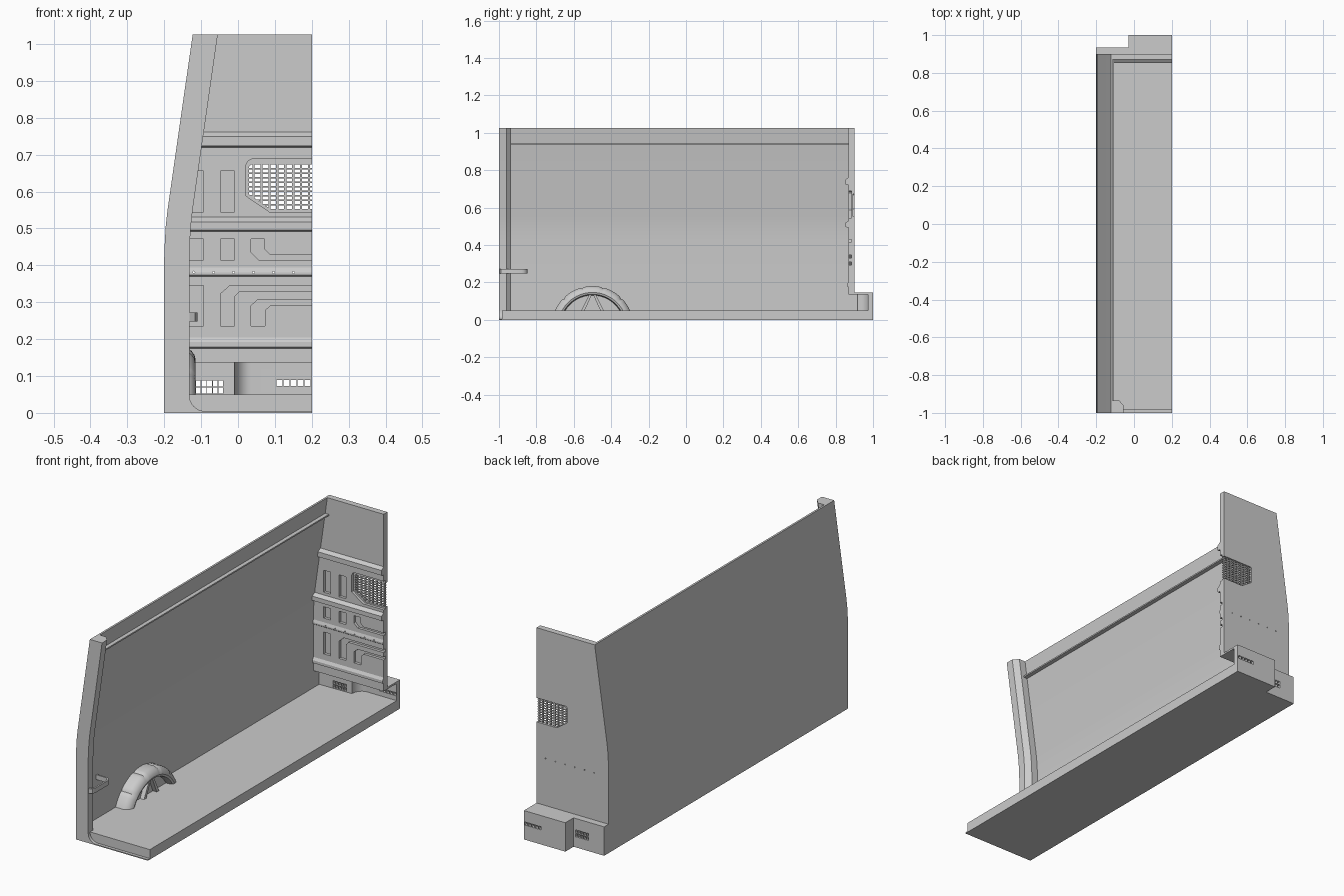
import bpy, bmesh, math
from mathutils import Vector

if "Cube" in bpy.data.objects:
    bpy.data.objects.remove(bpy.data.objects["Cube"])

# Side profile of the body (x, z): straight below, leaning inward above
PROFILE = [(-0.2, 0), (-0.2, 0.42), (-0.1985, 0.46), (-0.196, 0.505), (-0.191, 0.55), (-0.123, 1.025)]
TOP = 1.025


def outer(z):
    for (x0, z0), (x1, z1) in zip(PROFILE, PROFILE[1:]):
        if z <= z1:
            return x0 + (x1 - x0) * (z - z0) / (z1 - z0)
    return PROFILE[-1][0]


def finish(name, bm, smooth=False):
    bmesh.ops.recalc_face_normals(bm, faces=bm.faces)
    me = bpy.data.meshes.new(name)
    bm.to_mesh(me)
    bm.free()
    ob = bpy.data.objects.new(name, me)
    bpy.context.collection.objects.link(ob)
    if smooth:
        bpy.ops.object.select_all(action='DESELECT')
        ob.select_set(True)
        bpy.context.view_layer.objects.active = ob
        bpy.ops.object.shade_smooth_by_angle(angle=math.radians(30))
    return ob


def loft(bm, rings):
    loops = [[bm.verts.new(p) for p in r] for r in rings]
    n = len(loops[0])
    for a, b in zip(loops, loops[1:]):
        for i in range(n):
            bm.faces.new((a[i], a[(i + 1) % n], b[(i + 1) % n], b[i]))
    bm.faces.new(loops[0][::-1])
    bm.faces.new(loops[-1])


def add_prism(bm, pts, axis, a, b):
    at = {'x': lambda p, t: (t, p[0], p[1]), 'y': lambda p, t: (p[0], t, p[1]), 'z': lambda p, t: (p[0], p[1], t)}[axis]
    loft(bm, [[at(p, t) for p in pts] for t in (a, b)])


def prism(name, pts, axis, a, b, smooth=False):
    bm = bmesh.new()
    add_prism(bm, pts, axis, a, b)
    return finish(name, bm, smooth)


def rect(x0, z0, x1, z1):
    return [(x0, z0), (x1, z0), (x1, z1), (x0, z1)]


def cut(targets, shapes):
    """Cut prisms, each (points, y0, y1), out of the targets."""
    bm = bmesh.new()
    for pts, y0, y1 in shapes:
        add_prism(bm, pts, 'y', y0, y1)
    cutter = finish("cutter", bm)
    cutter.hide_render = True
    for ob in targets:
        m = ob.modifiers.new("cut", 'BOOLEAN')
        m.operation, m.solver, m.object = 'DIFFERENCE', 'EXACT', cutter
        bpy.context.view_layer.objects.active = ob
        bpy.ops.object.modifier_apply(modifier=m.name)
    bpy.data.objects.remove(cutter)


# Floor with stepped rear end
STEP = [(0.2, 1), (-0.03, 1), (-0.03, 0.935), (-0.2, 0.935)]
prism("floor", [(-0.2, -0.985), (0.2, -0.985)] + STEP, 'z', 0, 0.05)

# Side wall and its inner ledge
wall = PROFILE + [(x + 0.01, z) for x, z in PROFILE[::-1]]
prism("side_wall", wall, 'y', -0.99, 0.9, True)
prism("wall_ledge", rect(outer(0.94) + 0.005, 0.936, -0.105, 0.943), 'y', -0.95, 0.875)

# Corner pillar following the body profile
SECTION = [(0, -1), (0.068, -1), (0.068, -0.96), (0.045, -0.935), (0, -0.935)]
bm = bmesh.new()
loft(bm, [[(x + dx, y, z) for dx, y in SECTION] for x, z in PROFILE])
finish("corner_pillar", bm, True)

# Door sill with rounded corner
arc = [(-0.09 - 0.042 * math.sin(t), 0.048 - 0.043 * math.cos(t))
       for t in (i * math.pi / 16 for i in range(9))]
prism("door_sill", [(-0.2, 0), (0.2, 0), (0.2, 0.005)] + arc + [(-0.2, 0.05)], 'y', -1, -0.98, True)

# Pull handle beside the pillar: a flat curved band
path = [(-0.195, -0.847), (-0.15, -0.847)]
path += [(-0.142 + 0.032 * math.sin(t), -0.879 + 0.032 * math.cos(t)) for t in (i * math.pi / 12 for i in range(1, 7))]
path += [(-0.11, -0.975), (-0.116, -0.99), (-0.132, -0.998)]
inner = [(-0.132, -0.988), (-0.122, -0.982), (-0.118, -0.972)]
inner += [(-0.142 + 0.024 * math.sin(t), -0.879 + 0.024 * math.cos(t)) for t in (i * math.pi / 12 for i in range(6, 0, -1))]
inner += [(-0.15, -0.855), (-0.195, -0.855)]
prism("pull_handle", path + inner, 'z', 0.248, 0.272, True)

# Wheel arch: lathe profile (x, radius) swept about the axle, trimmed at the floor
ARCH = [(-0.195, 0.219), (-0.15, 0.219), (-0.138, 0.216), (-0.126, 0.207), (-0.118, 0.196), (-0.115, 0.185),
        (-0.119, 0.175), (-0.125, 0.172), (-0.152, 0.17), (-0.152, 0.02)]
CY, CZ = -0.5, -0.039
bm = bmesh.new()
rows = []
for i in range(61):
    t = math.pi * i / 60
    lift = 0.0 if (i + 5) % 10 else -0.005      # shallow grooves across the tread
    rows.append([bm.verts.new((x, CY + (r + (lift if r > 0.19 else 0)) * math.cos(t),
                               CZ + (r + (lift if r > 0.19 else 0)) * math.sin(t))) for x, r in ARCH])
for a, b in zip(rows, rows[1:]):
    for j in range(len(ARCH) - 1):
        bm.faces.new((a[j], a[j + 1], b[j + 1], b[j]))
bmesh.ops.bisect_plane(bm, geom=bm.verts[:] + bm.edges[:] + bm.faces[:], plane_co=(0, 0, 0.045),
                       plane_no=(0, 0, 1), clear_inner=True)
finish("wheel_arch", bm, True)
bm = bmesh.new()
for s in (-1, 1):
    add_prism(bm, [(CY + s * 0.004, 0.133), (CY + s * 0.018, 0.133), (CY + s * 0.062, 0.045), (CY + s * 0.044, 0.045)],
              'x', -0.156, -0.13)
finish("arch_ribs", bm)

# Bulkhead panel
upper = [(outer(z) + 0.002, z) for z in (0.14, 0.42, 0.46, 0.505, 0.55, TOP)]
bulkhead = prism("bulkhead", [(0.2, 0.14)] + upper[:] + [(0.2, TOP)], 'y', 0.87, 0.9)

# Horizontal ribs pressed into the bulkhead: (bottom, top, depth)
ribs = []
for i, (z0, z1, d) in enumerate([(0.72, 0.762, 0.017), (0.492, 0.531, 0.017), (0.37, 0.394, 0.005), (0.174, 0.205, 0.008)]):
    pts = [(0.873, z0), (0.87, z0), (0.87 - d, z0 + 0.004), (0.87 - d, z1 - 0.013), (0.87, z1), (0.873, z1)]
    ribs.append(prism("bulkhead_rib_%d" % (i + 1), pts, 'x', outer(z1) + 0.005, 0.2))

# Recessed slots, bent channels, rivet holes and window recess
E = 0.21
slots = [rect(x0, z0, x1, z1) for z0, z1 in ((0.545, 0.655), (0.415, 0.472), (0.235, 0.345))
         for x0, x1 in ((-0.133, -0.094), (-0.048, -0.01)) if not (z0 < 0.3 and x0 > -0.1)]
channels = [
    [(0.035, 0.472), (0.035, 0.435), (0.055, 0.415), (E, 0.415), (E, 0.429), (0.086, 0.429), (0.072, 0.443), (0.072, 0.472)],
    [(-0.048, 0.235), (-0.01, 0.235), (-0.01, 0.315), (0.005, 0.33), (E, 0.33), (E, 0.345), (-0.022, 0.345), (-0.048, 0.322)],
    [(0.035, 0.235), (0.073, 0.235), (0.073, 0.278), (0.09, 0.293), (E, 0.293), (E, 0.308), (0.055, 0.308), (0.035, 0.29)]]
recess = [(0.022, 0.588), (0.085, 0.545), (E, 0.545), (E, 0.688), (0.038, 0.688), (0.027, 0.683), (0.022, 0.672)]
opening = [(0.03, 0.592), (0.089, 0.552), (E, 0.552), (E, 0.673), (0.036, 0.673), (0.03, 0.667)]
rivets = [[(x + 0.003 * math.cos(k * math.pi / 4), 0.381 + 0.003 * math.sin(k * math.pi / 4)) for k in range(8)]
          for x in (-0.12 + 0.054 * i for i in range(6))]
cut([bulkhead], [(p, 0.85, 0.884) for p in slots + channels + [recess]])
cut([bulkhead], [(opening, 0.84, 0.95)])
cut([bulkhead, ribs[2]], [(p, 0.84, 0.95) for p in rivets])

# Window grille bars; their ends are buried in the panel
bm = bmesh.new()
for i in range(8):
    x = 0.042 + 0.0215 * i
    z0 = max(0.548, 0.612 - 0.68 * (x - 0.001) - 0.004)
    add_prism(bm, rect(x - 0.003, z0, x + 0.003, 0.676), 'y', 0.885, 0.893)
for i in range(9):
    z = 0.564 + 0.0123 * i
    x0 = max(0.027, 0.027 + (0.59 - z) * 1.47)
    add_prism(bm, rect(x0, z - 0.002, 0.2, z + 0.002), 'y', 0.886, 0.892)
finish("window_grille", bm)

# Stepped foot box below the bulkhead: curved back wall and lid
curve = [(0.035 - 0.045 * math.sin(t), 0.918 + 0.055 * math.cos(t)) for t in (i * math.pi / 16 for i in range(9))]
box = prism("foot_box_wall", STEP + [(-0.2, 0.87), (-0.19, 0.87), (-0.19, 0.915)] + curve[::-1] + [(0.2, 0.973)],
            'z', 0.045, 0.142, True)
prism("foot_box_lid", STEP + [(-0.2, 0.87), (0.2, 0.87)], 'z', 0.136, 0.145)

# Vent openings through the foot box
vents = [rect(-0.114 + 0.0152 * i, z, -0.114 + 0.0152 * i + 0.013, z + 0.016) for i in range(5) for z in (0.053, 0.072)]
vents += [rect(0.104 + 0.019 * i, 0.073, 0.104 + 0.019 * i + 0.016, 0.089) for i in range(5)]
cut([box], [(p, 0.89, 1.05) for p in vents])
